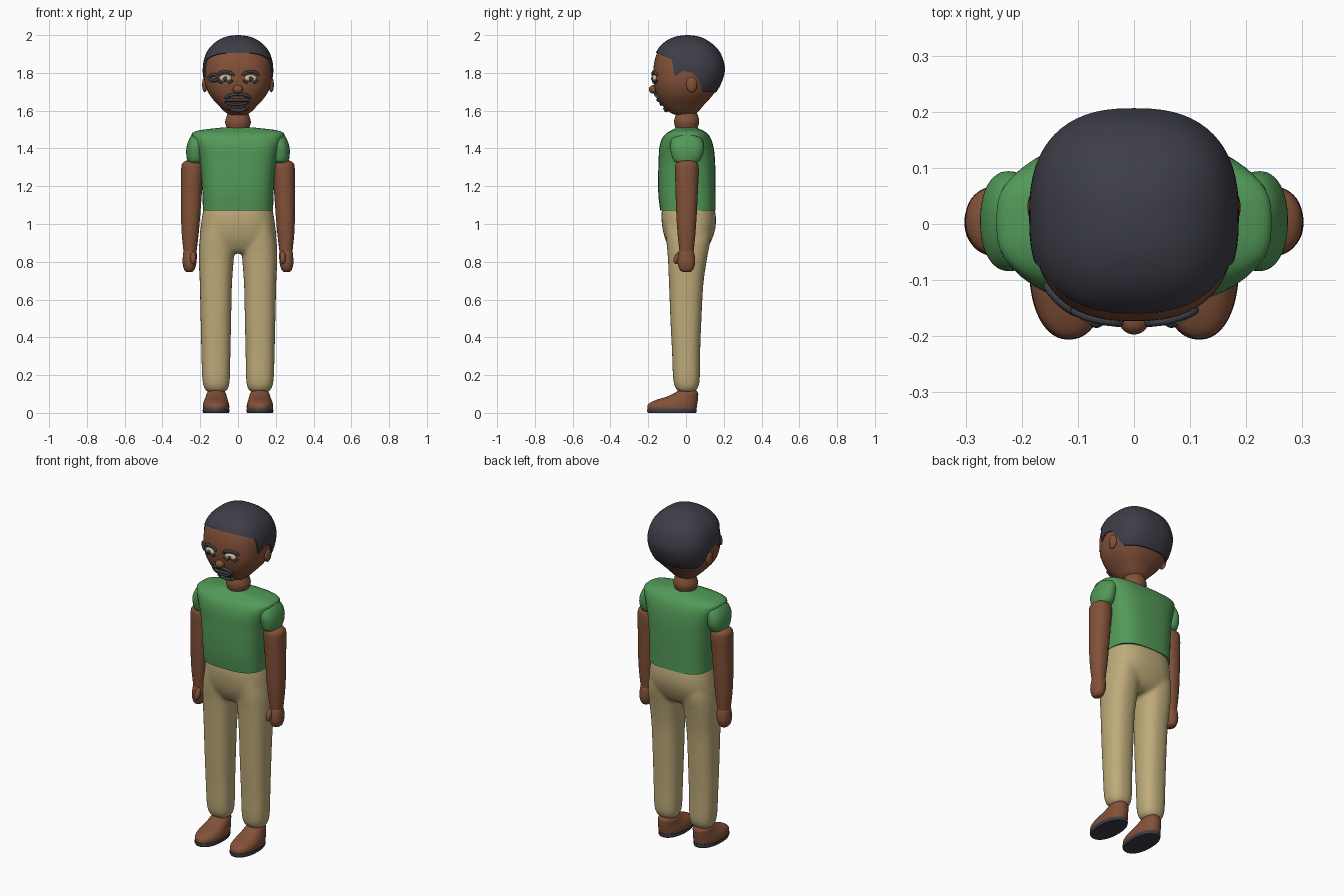
import bpy, bmesh, math
from mathutils import Vector
from mathutils.bvhtree import BVHTree

cube = bpy.data.objects.get("Cube")
if cube:
    bpy.data.objects.remove(cube, do_unlink=True)


def material(name, rgb):
    m = bpy.data.materials.new(name)
    m.use_nodes = True
    m.diffuse_color = (*rgb, 1)
    m.node_tree.nodes["Principled BSDF"].inputs["Base Color"].default_value = (*rgb, 1)
    return m


SKIN = material("brown skin", (0.225, 0.082, 0.04))
SHIRT = material("green cloth", (0.085, 0.32, 0.098))
TROUSERS = material("tan cloth", (0.52, 0.41, 0.195))
DARK = material("charcoal", (0.047, 0.047, 0.065))
CREAM = material("cream", (0.6, 0.5, 0.3))


def activate(obj):
    bpy.ops.object.select_all(action='DESELECT')
    obj.select_set(True)
    bpy.context.view_layer.objects.active = obj


def finish(bm, name, mat, smooth=True):
    bmesh.ops.recalc_face_normals(bm, faces=bm.faces)
    mesh = bpy.data.meshes.new(name)
    bm.to_mesh(mesh)
    bm.free()
    mesh.materials.append(mat)
    obj = bpy.data.objects.new(name, mesh)
    bpy.context.collection.objects.link(obj)
    if smooth:
        activate(obj)
        bpy.ops.object.shade_smooth_by_angle(angle=math.radians(50))
    return obj


def smooth_rings(rings, steps=4):
    """Catmull-Rom interpolation of section rows."""
    out = []
    for i in range(len(rings) - 1):
        a, b, c, d = (rings[max(0, min(len(rings) - 1, i + k))] for k in (-1, 0, 1, 2))
        for s in range(steps):
            t = s / steps
            out.append([q + t / 2 * (r - p + t * (2 * p - 5 * q + 4 * r - e
                        + t * (3 * (q - r) + e - p))) for p, q, r, e in zip(a, b, c, d)])
    return out + [list(rings[-1])]


def loft(name, mat, rings, power=2.0, side=1, segments=48):
    """Rows are height, centre x, half width, front y, back y."""
    bm = bmesh.new()
    loops = []
    for z, cx, rx, front, back in smooth_rings(rings):
        loop = []
        for k in range(segments):
            a = math.tau * k / segments
            c, s = math.cos(a), math.sin(a)
            x = math.copysign(abs(c) ** (2 / power), c) * rx
            y = math.copysign(abs(s) ** (2 / power), s) * (back - front) / 2
            loop.append(bm.verts.new((side * (cx + x), (front + back) / 2 + y, z)))
        loops.append(loop)
    for lo, hi in zip(loops, loops[1:]):
        for k in range(segments):
            n = (k + 1) % segments
            bm.faces.new((lo[k], lo[n], hi[n], hi[k]))
    bm.faces.new(loops[0])
    bm.faces.new(loops[-1])
    return finish(bm, name, mat)


def ball(name, mat, loc, size, tilt=(0, 0, 0)):
    bm = bmesh.new()
    bmesh.ops.create_uvsphere(bm, u_segments=24, v_segments=14, radius=1)
    bmesh.ops.scale(bm, vec=size, verts=bm.verts)
    obj = finish(bm, name, mat)
    obj.location, obj.rotation_euler = loc, tilt
    return obj


# Head
head_rings = [(1.575, 0, .035, -.045, .035), (1.59, 0, .065, -.085, .06),
              (1.63, 0, .105, -.128, .095), (1.68, 0, .148, -.155, .14),
              (1.74, 0, .174, -.17, .178), (1.81, 0, .181, -.173, .2),
              (1.87, 0, .174, -.165, .19), (1.92, 0, .152, -.145, .165),
              (1.96, 0, .112, -.107, .12), (1.985, 0, .062, -.055, .07),
              (1.993, 0, .012, -.005, .02)]
head = loft("head", SKIN, head_rings, 2.5, segments=64)

# Hair cap: enlarged head shape trimmed by a side hairline profile
hair = loft("hair", DARK, head_rings, 2.5, segments=64)
pivot = Vector((0, .01, 1.79))
for v in hair.data.vertices:
    v.co = pivot + (v.co - pivot) * 1.033
hairline = [(-.3, 1.925), (-.15, 1.905), (-.075, 1.87), (-.06, 1.78), (-.015, 1.812),
            (.035, 1.80), (.065, 1.76), (.09, 1.7), (.3, 1.69), (.3, 2.1), (-.3, 2.1)]
bm = bmesh.new()
face = bm.faces.new([bm.verts.new((-.3, y, z)) for y, z in hairline])
grown = bmesh.ops.extrude_face_region(bm, geom=[face])
bmesh.ops.translate(bm, vec=(.6, 0, 0),
                    verts=[g for g in grown["geom"] if isinstance(g, bmesh.types.BMVert)])
cutter = finish(bm, "hairline_cutter", DARK, smooth=False)
cutter.hide_render = True
trim = hair.modifiers.new("trim", 'BOOLEAN')
trim.operation, trim.object, trim.solver = 'INTERSECT', cutter, 'EXACT'
activate(hair)
bpy.ops.object.modifier_apply(modifier="trim")
bpy.data.objects.remove(cutter, do_unlink=True)

# Neck and nose
loft("neck", SKIN, [(1.48, 0, .05, -.045, .05), (1.51, 0, .06, -.057, .062),
                    (1.54, 0, .068, -.063, .07), (1.57, 0, .06, -.057, .065),
                    (1.61, 0, .045, -.04, .045)])
ball("nose", SKIN, (0, -.171, 1.713), (.027, .026, .023))

# Facial features laid on the head surface
surface = BVHTree.FromObject(head, bpy.context.evaluated_depsgraph_get())


def on_face(x, z, lift=0.0):
    hit = surface.ray_cast(Vector((x, -1, z)), Vector((0, 1, 0)))[0]
    return Vector((x, (hit.y if hit else -.1) - lift, z))


def stroke(name, mat, points, radius, closed=False):
    curve = bpy.data.curves.new(name, 'CURVE')
    curve.dimensions, curve.bevel_depth, curve.bevel_resolution = '3D', radius, 2
    curve.use_fill_caps = True
    spline = curve.splines.new('POLY')
    spline.points.add(len(points) - 1)
    for p, (x, z) in zip(spline.points, points):
        p.co = (*on_face(x, z, radius * .4), 1)
    spline.use_cyclic_u = closed
    curve.materials.append(mat)
    obj = bpy.data.objects.new(name, curve)
    bpy.context.collection.objects.link(obj)
    activate(obj)
    bpy.ops.object.convert(target='MESH')
    bpy.ops.object.shade_smooth()


def oval(cx, cz, rx, rz, start=0.0, end=math.tau, count=24):
    angles = [start + (end - start) * k / count for k in range(count + 1)]
    return [(cx + rx * math.cos(a), cz + rz * math.sin(a)) for a in angles]


for side, label in ((1, "left"), (-1, "right")):
    x = side * .067
    yaw = (0, 0, side * .18)
    ball(label + "_eye", CREAM, on_face(x, 1.772), (.034, .014, .019), yaw)
    ball(label + "_iris", DARK, on_face(x, 1.77, .007), (.013, .012, .014), yaw)
    stroke(label + "_lashes", DARK, oval(x, 1.785, .041, .021, 0, math.pi), .008)
    stroke(label + "_lower_lid", DARK,
           oval(x, 1.765, .036, .018, math.pi * 1.05, math.pi * 1.35), .007)
    stroke(label + "_outer_lid", DARK,
           oval(x, 1.765, .036, .018, math.pi * 1.65, math.pi * 1.95), .007)
    ball(label + "_ear", SKIN, (side * .176, .03, 1.738), (.014, .029, .041))
stroke("right_brow_tail", DARK, oval(-.128, 1.775, .025, .016)[:-1], .009, closed=True)

# Moustache, mouth and goatee
stroke("moustache", DARK, oval(0, 1.665, .062, .022, 0, math.pi), .009)
stroke("mouth", DARK, [(-.058 + .0116 * k, 1.656) for k in range(11)], .009)
stroke("lower_lip", DARK, oval(-.008, 1.648, .058, .016, math.pi, math.tau), .007)
stroke("goatee", DARK, oval(0, 1.618, .045, .016, math.pi, math.tau), .011)

# Shirt body
loft("shirt", SHIRT, [(1.072, 0, .186, -.137, .157), (1.15, 0, .188, -.146, .157),
                      (1.24, 0, .193, -.148, .156), (1.33, 0, .203, -.145, .154),
                      (1.40, 0, .22, -.142, .147), (1.45, 0, .238, -.128, .133),
                      (1.48, 0, .243, -.104, .112), (1.497, 0, .2, -.075, .085),
                      (1.51, 0, .09, -.05, .055)], 3.0)

# Trousers: hips and two legs fused into one soft surface
parts = [loft("trousers", TROUSERS, [
    (.845, 0, .1, -.06, .075), (.87, 0, .16, -.085, .11), (.92, 0, .2, -.11, .138),
    (.98, 0, .198, -.125, .156), (1.04, 0, .19, -.13, .158), (1.1, 0, .178, -.125, .148)], 2.5)]
for side in (1, -1):
    parts.append(loft("trouser_leg", TROUSERS, [
        (.11, .115, .045, -.035, .042), (.13, .115, .063, -.055, .062),
        (.18, .116, .073, -.068, .073), (.32, .117, .077, -.074, .075),
        (.5, .117, .081, -.083, .082), (.68, .117, .085, -.09, .092),
        (.82, .115, .093, -.096, .112), (.92, .11, .093, -.105, .13),
        (1.0, .1, .085, -.11, .13)], 2.4, side))
bpy.ops.object.select_all(action='DESELECT')
for p in parts:
    p.select_set(True)
bpy.context.view_layer.objects.active = parts[0]
bpy.ops.object.join()
trousers = parts[0]
remesh = trousers.modifiers.new("fuse", 'REMESH')
remesh.mode, remesh.voxel_size, remesh.use_smooth_shade = 'VOXEL', .01, True
soften = trousers.modifiers.new("soften", 'SMOOTH')
soften.factor, soften.iterations = .5, 8

# Sleeves, arms, hands and shoes
for side, label in ((1, "left"), (-1, "right")):
    loft(label + "_sleeve", SHIRT, [
        (1.322, .226, .03, -.045, .055), (1.335, .226, .042, -.066, .074),
        (1.37, .226, .048, -.078, .09), (1.41, .222, .05, -.084, .094),
        (1.45, .208, .05, -.075, .085), (1.478, .195, .045, -.05, .06)], 2.2, side)
    loft(label + "_arm", SKIN, [
        (.85, .254, .034, -.034, .04), (.95, .253, .045, -.045, .05),
        (1.07, .25, .052, -.052, .058), (1.2, .245, .056, -.056, .064),
        (1.28, .242, .059, -.058, .068), (1.32, .242, .054, -.053, .062),
        (1.336, .242, .03, -.025, .036)], 2.2, side)
    loft(label + "_hand", SKIN, [
        (.745, .258, .012, -.012, .018), (.756, .258, .026, -.032, .036),
        (.79, .257, .036, -.044, .048), (.83, .255, .037, -.042, .047),
        (.858, .254, .033, -.034, .038), (.868, .254, .02, -.02, .025)], 2.2, side)
    ball(label + "_thumb", SKIN, (side * .237, -.043, .822), (.016, .02, .036), (-.45, 0, 0))
    loft(label + "_shoe", SKIN, [
        (.015, .116, .066, -.2, .052), (.03, .116, .07, -.205, .057),
        (.05, .116, .068, -.196, .06), (.068, .116, .062, -.16, .063),
        (.085, .115, .056, -.105, .064), (.105, .115, .05, -.062, .064),
        (.125, .115, .035, -.035, .05)], 2.2, side)
    loft(label + "_sole", DARK, [
        (0, .116, .068, -.202, .054), (.01, .116, .071, -.206, .057),
        (.02, .116, .07, -.205, .056)], 2.2, side)
